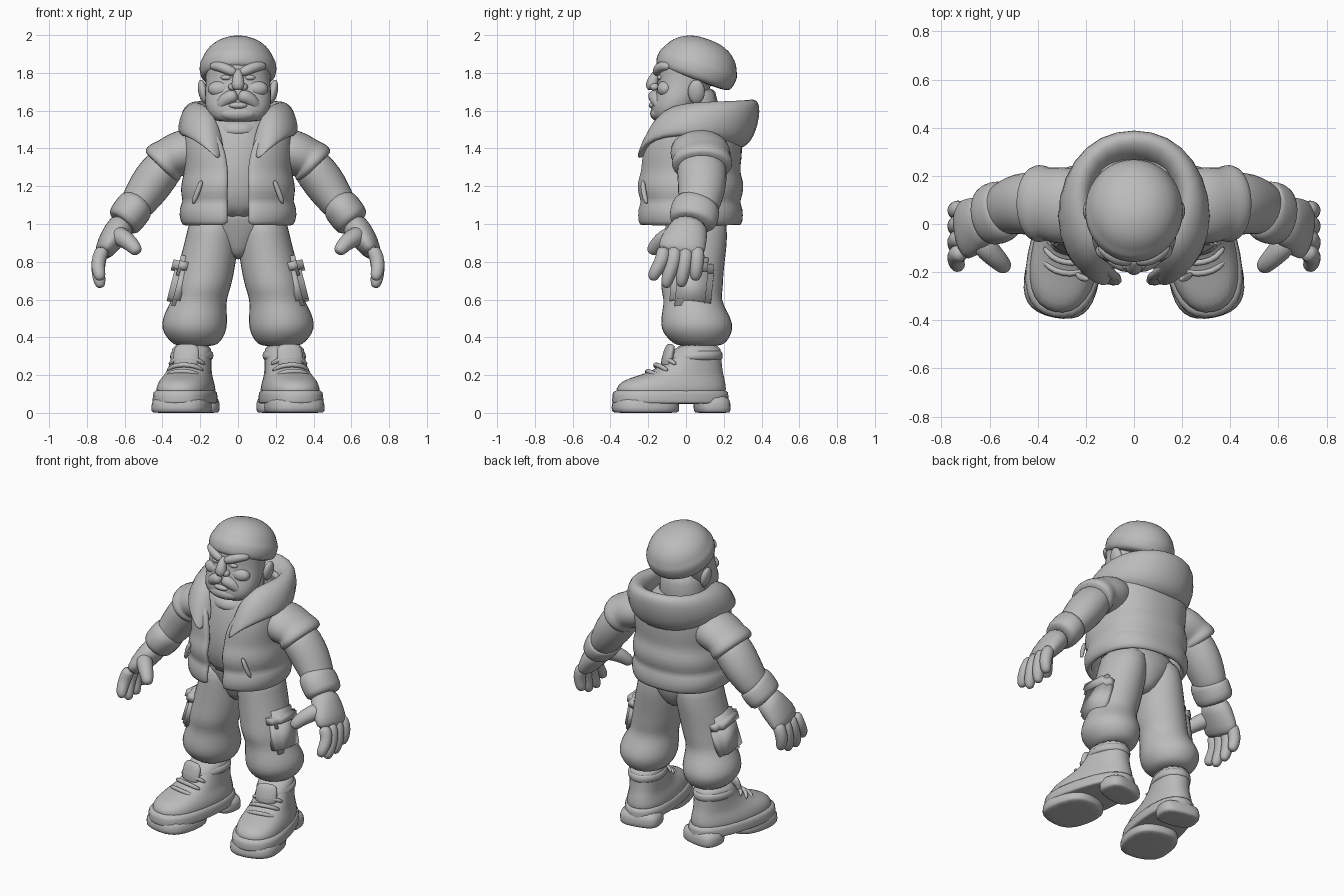
import bpy
import bmesh
from math import sin, cos, pi, copysign
from mathutils import Vector, Matrix

default_cube = bpy.data.objects.get("Cube")
if default_cube:
    bpy.data.objects.remove(default_cube, do_unlink=True)

clay = bpy.data.materials.new("plain grey")
clay.use_nodes = True
grey = (.5, .5, .5, 1)
clay.diffuse_color = grey
shader = next(node for node in clay.node_tree.nodes if node.type == 'BSDF_PRINCIPLED')
shader.inputs["Base Color"].default_value = grey
shader.inputs["Roughness"].default_value = .7


def finish(name, mesh_builder, mirror=False, thickness=0, smoothing=1):
    """Turn a bmesh into an object with the shared material and modifiers."""
    bmesh.ops.recalc_face_normals(mesh_builder, faces=mesh_builder.faces)
    mesh = bpy.data.meshes.new(name)
    mesh_builder.to_mesh(mesh)
    mesh_builder.free()
    mesh.materials.append(clay)
    for polygon in mesh.polygons:
        polygon.use_smooth = True
    part = bpy.data.objects.new(name, mesh)
    bpy.context.scene.collection.objects.link(part)
    if mirror:
        part.modifiers.new("Mirror", 'MIRROR').use_mirror_merge = False
    if thickness:
        shell = part.modifiers.new("Solidify", 'SOLIDIFY')
        shell.thickness = thickness
        shell.offset = 0
    if smoothing:
        part.modifiers.new("Subdivision", 'SUBSURF').levels = smoothing
        part.modifiers["Subdivision"].render_levels = smoothing
    return part


def skin(name, rings, closed=True, transform=None, **options):
    """Bridge a stack of point rings; closed rings also get end caps."""
    builder = bmesh.new()
    rows = [[builder.verts.new(point) for point in ring] for ring in rings]
    count = len(rows[0])
    for low, high in zip(rows, rows[1:]):
        for i in range(count if closed else count - 1):
            j = (i + 1) % count
            builder.faces.new((low[i], low[j], high[j], high[i]))
    if closed:
        builder.faces.new(rows[0][::-1])
        builder.faces.new(rows[-1])
    if transform:
        builder.transform(transform)
    return finish(name, builder, **options)


def power(value, exponent):
    return copysign(abs(value) ** exponent, value)


def tube(name, rows, flat=False, sides=16, boxy=1, taper=0, **options):
    """Loft ellipses; a row is x, y, z, radius across, radius along y."""
    centres = [Vector(row[:3]) for row in rows]
    rings = []
    for i, row in enumerate(rows):
        tangent = centres[min(i + 1, len(rows) - 1)] - centres[max(i - 1, 0)]
        tangent = Vector((0, 0, -1)) if flat else tangent.normalized()
        across = tangent.cross(Vector((0, 1, 0))).normalized()
        along = across.cross(tangent).normalized()
        if along.y < 0:
            along = -along
        ring = []
        for k in range(sides):
            angle = 2 * pi * k / sides
            u, v = power(cos(angle), boxy), power(sin(angle), boxy)
            u *= 1 - taper * v
            ring.append(centres[i] + across * u * row[3] + along * v * row[-1])
        rings.append(ring)
    return skin(name, rings, **options)


def stack(name, rows, x=0, **options):
    """Horizontal loft; a row is z, front y, back y, half width."""
    full = [(x, (front + back) / 2, z, width, (back - front) / 2)
            for z, front, back, width in rows]
    return tube(name, full, flat=True, **options)


def blob(name, centre, size, turn=None, **options):
    builder = bmesh.new()
    bmesh.ops.create_uvsphere(builder, u_segments=16, v_segments=10, radius=1)
    matrix = Matrix.Translation(centre) @ (turn or Matrix()) @ Matrix.Diagonal((*size, 1))
    builder.transform(matrix)
    return finish(name, builder, smoothing=0, **options)


def block(name, centre, size, turn, **options):
    builder = bmesh.new()
    bmesh.ops.create_cube(builder, size=1)
    builder.transform(Matrix.Diagonal((*size, 1)))
    bmesh.ops.bevel(builder, geom=builder.edges[:], offset=min(size) * .3,
                    segments=2, affect='EDGES')
    builder.transform(Matrix.Translation(centre) @ turn)
    return finish(name, builder, smoothing=0, **options)


# Head, ears and neck
stack("head", [(1.54, -.145, -.02, .1), (1.555, -.175, .01, .14), (1.6, -.19, .05, .172),
               (1.66, -.178, .09, .182), (1.72, -.16, .13, .176), (1.78, -.148, .16, .174),
               (1.84, -.16, .18, .175), (1.9, -.13, .17, .15)], boxy=.85)
stack("neck", [(1.45, -.13, .17, .17), (1.55, -.1, .17, .14), (1.75, -.06, .18, .14)])
blob("ear", (.185, .055, 1.7), (.025, .045, .065), Matrix.Rotation(.2, 4, 'Y'), mirror=True)

# Face details
tube("nose", [(0, -.135, 1.82, .024), (0, -.165, 1.78, .028), (0, -.185, 1.74, .038),
              (0, -.172, 1.71, .036)], sides=10)
blob("nostril", (.03, -.165, 1.725), (.022, .026, .02), mirror=True)
tube("brow", [(.005, -.152, 1.795, .022), (.05, -.152, 1.815, .03),
              (.1, -.13, 1.838, .03), (.15, -.085, 1.835, .02)], sides=10, mirror=True)
tube("moustache", [(0, -.168, 1.683, .036), (.045, -.165, 1.675, .04),
                   (.09, -.14, 1.64, .036), (.115, -.12, 1.59, .02)], sides=10, mirror=True)
blob("lower_lip", (0, -.175, 1.628), (.05, .022, .018))
blob("chin", (0, -.15, 1.585), (.1, .04, .04))
blob("cheek", (.09, -.11, 1.715), (.07, .044, .045), mirror=True)
blob("eye", (.062, -.138, 1.775), (.03, .016, .014), mirror=True)

# Knitted cap, tilted back, with a folded band
cap_tilt = Matrix.Translation((0, .036, 1.775)) @ Matrix.Rotation(-.34, 4, 'X')
stack("cap", [(-.01, -.18, .18, .165), (0, -.21, .21, .195), (.03, -.22, .222, .208),
              (.082, -.218, .226, .206), (.095, -.203, .216, .194), (.14, -.185, .2, .178),
              (.18, -.145, .16, .14), (.208, -.09, .11, .09), (.219, -.035, .05, .035)],
      sides=20, transform=cap_tilt)

# Shirt under the vest
stack("shirt", [(1.0, -.17, .2, .23), (1.2, -.21, .22, .23), (1.35, -.2, .24, .23),
                (1.46, -.175, .25, .23), (1.53, -.15, .24, .2), (1.58, -.12, .2, .15)])
stack("shirt_collar", [(1.46, -.165, .16, .14), (1.49, -.175, .18, .155),
                       (1.53, -.16, .18, .15), (1.55, -.13, .17, .13)])

# Open vest: each row is z, centre y, half width, half depth, front gap angle
vest_rows = [(1.0, .02, .27, .25, .15), (1.015, .02, .29, .265, .13), (1.08, .02, .297, .264, .13),
             (1.115, .02, .27, .243, .14), (1.16, .02, .286, .264, .14), (1.22, .02, .282, .268, .13),
             (1.27, .02, .265, .245, .14), (1.34, .025, .27, .25, .16), (1.42, .035, .275, .245, .22),
             (1.5, .045, .27, .225, .4), (1.57, .06, .25, .2, .75), (1.6, .06, .22, .18, .85)]
vest_rings = []
for z, middle, width, depth, gap in vest_rows:
    angles = [gap + (2 * pi - 2 * gap) * k / 28 for k in range(29)]
    vest_rings.append([(width * power(sin(a), .85), middle - depth * power(cos(a), .85), z)
                       for a in angles])
skin("vest", vest_rings, closed=False, thickness=.04)
tube("vest_pocket_welt", [(.19, -.228, 1.235, .014), (.215, -.227, 1.17, .016),
                          (.24, -.205, 1.1, .014)], sides=8, mirror=True)

# Hood rolled around the neck, ending in lapels: x, y, z, half width, half height
hood_path = [(.085, -.215, 1.36, .02, .03), (.13, -.2, 1.46, .035, .07),
             (.195, -.14, 1.53, .05, .085), (.245, -.03, 1.555, .064, .085),
             (.255, .1, 1.55, .068, .1), (.205, .225, 1.535, .068, .118),
             (.115, .3, 1.53, .068, .13), (0, .322, 1.53, .068, .134)]
hood_path += [(-row[0], *row[1:]) for row in hood_path[-2::-1]]
hood_rings = []
for x, y, z, width, height in hood_path:
    outward = Vector((x, y - .04, 0)).normalized()
    slope = max(-.05, .25 * y - .04)
    ring = []
    for k in range(14):
        a = 2 * pi * k / 14
        ring.append(Vector((x, y, z)) + outward * (width * cos(a) + slope * sin(a))
                    + Vector((0, 0, height * power(sin(a), .8))))
    hood_rings.append(ring)
skin("hood", hood_rings)

# Short sleeves with thick cuffs, and arms
tube("sleeve", [(.17, .06, 1.39, .1, .13), (.25, .07, 1.39, .125, .16), (.32, .08, 1.37, .122, .165),
                (.365, .085, 1.345, .112, .15), (.38, .085, 1.335, .125, .165),
                (.41, .085, 1.305, .125, .165), (.415, .085, 1.3, .1, .13)], mirror=True)
tube("arm", [(.34, .08, 1.36, .1, .13), (.42, .085, 1.27, .115, .135), (.475, .085, 1.19, .113, .13),
             (.53, .07, 1.11, .096, .115), (.58, .05, 1.04, .08, .1)], mirror=True)

# Gloves: cuff, palm, thumb and four fingers
tube("glove_cuff", [(.53, .06, 1.11, .08, .1), (.535, .055, 1.105, .103, .13),
                    (.57, .046, 1.06, .103, .135), (.61, .036, 1.005, .1, .13),
                    (.615, .034, 1.0, .07, .09)], mirror=True)
tube("palm", [(.595, .03, 1.02, .07, .09), (.64, .01, .96, .075, .11), (.69, -.02, .89, .062, .13),
              (.722, -.035, .83, .044, .125)], mirror=True)
tube("thumb", [(.655, -.05, .95, .055), (.605, -.11, .925, .053), (.56, -.155, .89, .043),
               (.535, -.18, .855, .036), (.53, -.185, .845, .016)], sides=10, mirror=True)
for finger, (root, tip, drop) in {"index": (-.12, -.175, .13), "middle": (-.06, -.105, .17),
                                  "ring": (.0, -.025, .165), "little": (.06, .05, .13)}.items():
    tube(finger + "_finger",
         [(.71, root, .88, .04), (.737, root, .82, .041),
          (.742, (root + tip) / 2, .835 - drop * .5, .038), (.732, tip, .835 - drop * .85, .035),
          (.724, tip, .83 - drop, .018)], sides=10, mirror=True)

# Trousers: hips and bloused legs
stack("hips", [(1.1, -.15, .2, .25), (1.02, -.12, .22, .25), (.95, -.1, .22, .2),
               (.88, -.07, .19, .12), (.81, -.04, .14, .04)])
tube("trouser_leg", [(.125, .05, 1.07, .13, .165), (.135, .055, .94, .14, .17),
                     (.155, .045, .83, .152, .168), (.175, .035, .73, .155, .165),
                     (.19, .03, .66, .154, .17), (.205, .035, .6, .146, .153),
                     (.222, .045, .54, .166, .175), (.232, .058, .47, .18, .198),
                     (.23, .06, .42, .167, .185), (.225, .07, .375, .135, .15),
                     (.225, .07, .35, .1, .11)], flat=True, mirror=True)

# Cargo pockets with flaps
pocket_tilt = Matrix.Rotation(-.25, 4, 'Y') @ Matrix.Rotation(-.1, 4, 'X')
block("cargo_pocket", (.308, .03, .665), (.1, .22, .22), pocket_tilt, mirror=True)
block("pocket_flap", (.293, .03, .77), (.115, .235, .11), pocket_tilt, mirror=True)

# Boots, toes turned out, on a sole split by an arch gap
boot_turn = Matrix.Translation((.255, 0, 0)) @ Matrix.Rotation(.2, 4, 'Z')
boot = dict(transform=boot_turn, mirror=True)
stack("boot_upper", [(.07, -.385, .225, .15), (.13, -.385, .222, .148), (.17, -.35, .215, .135),
                     (.195, -.27, .208, .122), (.22, -.19, .2, .115), (.26, -.12, .195, .108),
                     (.31, -.075, .19, .105), (.37, -.05, .19, .105)], boxy=.85, taper=.1, **boot)
stack("sole", [(.048, -.39, .22, .145), (.05, -.402, .234, .16), (.07, -.402, .234, .16),
               (.115, -.4, .234, .157), (.125, -.375, .215, .14)], boxy=.8, taper=.13, **boot)
stack("forefoot_tread", [(0, -.385, -.05, .15), (.003, -.4, -.04, .158), (.05, -.402, -.035, .16),
                         (.1, -.38, -.06, .14)], boxy=.75, **boot)
stack("heel_tread", [(0, .06, .225, .12), (.003, .05, .233, .13), (.05, .045, .235, .134),
                     (.1, .06, .22, .12)], boxy=.65, **boot)
stack("boot_collar", [(.275, -.095, .195, .1), (.285, -.11, .2, .118), (.32, -.085, .2, .116),
                      (.335, -.06, .19, .1)], **boot)
tube("boot_tongue", [(0, -.11, .23, .07, .03), (0, -.1, .29, .075, .03),
                     (0, -.085, .35, .07, .025), (0, -.08, .365, .045, .012)], sides=12, **boot)
for step in range(3):
    y, z = -.2 + step * .045, .222 + step * .034
    tube("boot_lace", [(-.1, y + .04, z - .035, .012), (-.06, y, z - .005, .014), (0, y - .01, z, .014),
                       (.06, y, z - .005, .014), (.1, y + .04, z - .035, .012)], sides=8, **boot)
